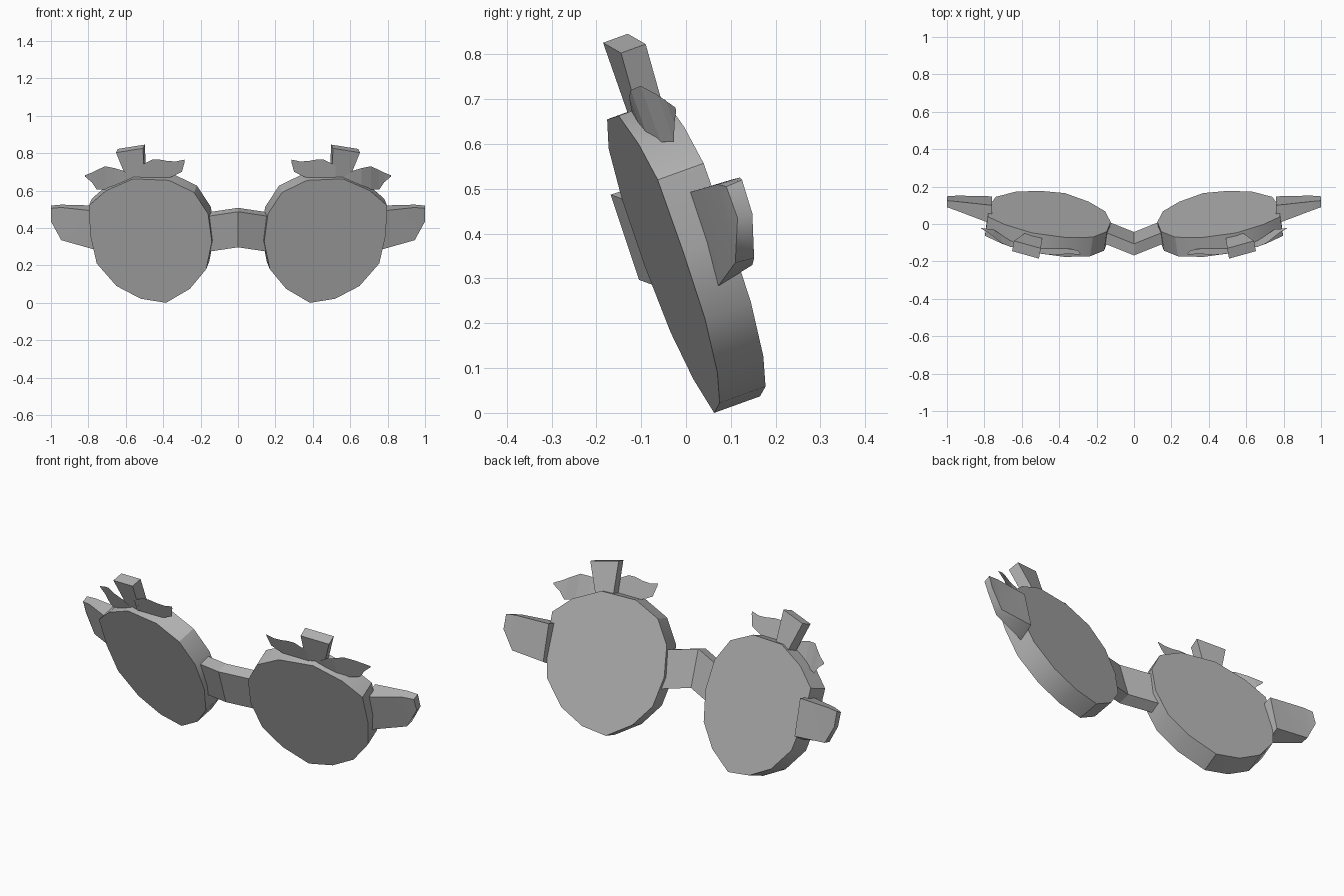
import bpy
import bmesh
from math import radians
from mathutils import Vector

default_cube = bpy.data.objects.get("Cube")
if default_cube:
    bpy.data.objects.remove(default_cube, do_unlink=True)

# Single plain grey for the whole pair of glasses
grey = bpy.data.materials.new("plain_grey")
grey.use_nodes = True
colour = (0.45, 0.45, 0.45, 1)
grey.diffuse_color = colour
for node in grey.node_tree.nodes:
    if node.type == "BSDF_PRINCIPLED":
        node.inputs["Base Color"].default_value = colour


def loft(name, sections, closed=True, mirror=True, smooth_angle=0):
    """Skin a row of matching sections; closed sections also get end caps."""
    bm = bmesh.new()
    rings = [[bm.verts.new(p) for p in section] for section in sections]
    count = len(rings[0])
    for a, b in zip(rings, rings[1:]):
        for i in range(count if closed else count - 1):
            j = (i + 1) % count
            bm.faces.new((a[i], a[j], b[j], b[i]))
    if closed:
        bm.faces.new(rings[0])
        bm.faces.new(rings[-1])
    bmesh.ops.recalc_face_normals(bm, faces=bm.faces)
    mesh = bpy.data.meshes.new(name)
    bm.to_mesh(mesh)
    bm.free()
    mesh.materials.append(grey)
    obj = bpy.data.objects.new(name, mesh)
    bpy.context.collection.objects.link(obj)
    if smooth_angle:
        bpy.ops.object.select_all(action="DESELECT")
        obj.select_set(True)
        bpy.context.view_layer.objects.active = obj
        bpy.ops.object.shade_smooth_by_angle(angle=radians(smooth_angle))
    if mirror:
        obj.modifiers.new("mirror_across_middle", "MIRROR").use_mirror_merge = False
    return obj


def lens_plane(x, z):
    """Front plane of a lens: tipped forward at the top, swept back outward."""
    return Vector((x, 0.005 + 0.15 * x - 0.361 * z, z))


# Round lenses: many-sided outline pushed back along the plane normal
outline = [(0.385, 0), (0.52, 0.022), (0.65, 0.09), (0.755, 0.21),
           (0.79, 0.36), (0.797, 0.52), (0.705, 0.6), (0.56, 0.663),
           (0.37, 0.655), (0.235, 0.59), (0.16, 0.475), (0.14, 0.326),
           (0.17, 0.18), (0.257, 0.075)]
back = Vector((-0.15, 1, 0.361)).normalized() * 0.11
front_ring = [lens_plane(x, z) for x, z in outline]
loft("lenses", [front_ring, [p + back for p in front_ring]], smooth_angle=30)

# Bridge: slanted bar bent forward and up at the middle
bar = [(-0.168, 0.487), (-0.106, 0.508), (-0.043, 0.318), (-0.105, 0.297)]
half = 0.165
loft("bridge", [[(x, y + 0.4 * abs(x), z - 0.15 * abs(x)) for y, z in bar]
                for x in (-half, 0, half)], mirror=False)

# Short temple stubs, rounded towards the outer end
stub = {
    0.76: [(0, 0.49), (0.1, 0.52), (0.148, 0.33), (0.072, 0.283)],
    0.945: [(0.07, 0.51), (0.12, 0.525), (0.152, 0.345), (0.11, 0.335)],
    1.0: [(0.09, 0.505), (0.125, 0.52), (0.148, 0.445), (0.115, 0.435)],
}
loft("temple_stubs", [[(x, y, z) for y, z in ring] for x, ring in stub.items()],
     smooth_angle=60)

# Flared stems on the top rims
depth = Vector((-0.01, 0.055, 0.02))


def stem_ring(inner, outer):
    inner, outer = Vector(inner), Vector(outer)
    return [inner, outer, outer + depth, inner + depth]


loft("stems", [stem_ring((0.5, -0.12, 0.64), (0.58, -0.095, 0.625)),
               stem_ring((0.508, -0.185, 0.826), (0.652, -0.145, 0.803))])


# Leaves: thin sheets given as (x, depth, lower z, upper z)
def leaf(name, stations):
    loft(name, [[(x, y - 0.36 * (z - 0.67), z) for z in (low, high)]
                for x, y, low, high in stations], closed=False)


leaf("outer_leaves", [(0.56, -0.12, 0.65, 0.67), (0.61, -0.115, 0.64, 0.705),
                      (0.66, -0.105, 0.62, 0.72), (0.71, -0.08, 0.605, 0.73),
                      (0.755, -0.05, 0.605, 0.71), (0.782, -0.035, 0.645, 0.696),
                      (0.818, -0.02, 0.675, 0.682)])
leaf("inner_leaves", [(0.52, -0.13, 0.66, 0.735), (0.46, -0.13, 0.65, 0.765),
                      (0.42, -0.13, 0.65, 0.766), (0.375, -0.13, 0.665, 0.758),
                      (0.33, -0.13, 0.685, 0.756), (0.3, -0.13, 0.7, 0.763),
                      (0.285, -0.13, 0.755, 0.766)])
